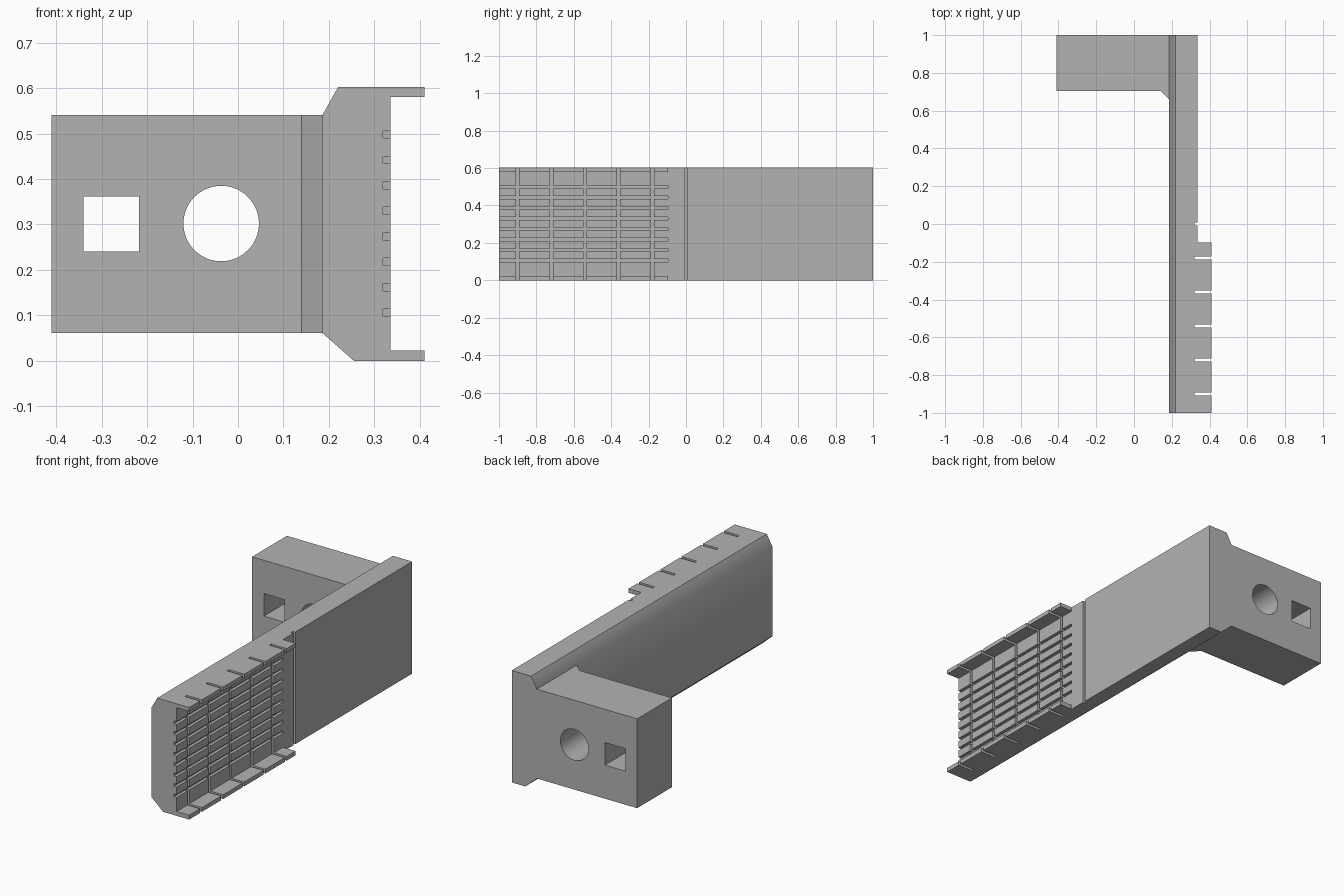
import bpy, bmesh, math
from mathutils import Matrix, Vector

default = bpy.data.objects.get("Cube")
if default:
    bpy.data.objects.remove(default, do_unlink=True)

grey = bpy.data.materials.new("plain grey")
grey.use_nodes = True
grey.diffuse_color = (0.45, 0.45, 0.45, 1)
grey.node_tree.nodes["Principled BSDF"].inputs["Base Color"].default_value = grey.diffuse_color


def finish(name, bm):
    bmesh.ops.recalc_face_normals(bm, faces=bm.faces)
    mesh = bpy.data.meshes.new(name)
    bm.to_mesh(mesh)
    bm.free()
    mesh.materials.append(grey)
    obj = bpy.data.objects.new(name, mesh)
    bpy.context.collection.objects.link(obj)
    return obj


def prism(name, points, sweep):
    """Sweep a closed 3D outline along a vector."""
    bm = bmesh.new()
    face = bm.faces.new([bm.verts.new(p) for p in points])
    swept = bmesh.ops.extrude_face_region(bm, geom=[face])["geom"]
    bmesh.ops.translate(bm, vec=sweep, verts=[v for v in swept if isinstance(v, bmesh.types.BMVert)])
    return finish(name, bm)


def boxes(name, bounds):
    """Boxes given as low and high corners, in one mesh."""
    bm = bmesh.new()
    for low, high in bounds:
        low, high = Vector(low), Vector(high)
        place = Matrix.Translation((low + high) / 2) @ Matrix.Diagonal(high - low).to_4x4()
        bmesh.ops.create_cube(bm, size=1, matrix=place)
    return finish(name, bm)


def cut(obj, cutter):
    bpy.context.view_layer.objects.active = obj
    cutter.hide_render = True
    mod = obj.modifiers.new("cut", 'BOOLEAN')
    mod.operation, mod.solver, mod.object = 'DIFFERENCE', 'EXACT', cutter
    bpy.ops.object.modifier_apply(modifier=mod.name)
    bpy.data.objects.remove(cutter, do_unlink=True)


BACK, FACE, LIP, GROOVE = 0.186, 0.335, 0.41, 0.319
LIP_END, HALF = -0.097, 0.008

# Long arm with bevelled back edges and a lip along the top and bottom
section = [(BACK, 0.061), (0.255, 0), (LIP, 0), (LIP, 0.023), (FACE, 0.023),
           (FACE, 0.58), (LIP, 0.58), (LIP, 0.602), (0.22, 0.602), (BACK, 0.541)]
arm = prism("grooved_arm", [(x, -1, z) for x, z in section], (0, 2, 0))

# The lips stop partway along the arm
cut(arm, boxes("lip_cutter", [((FACE, LIP_END, -1), (1, 2, 1))]))

# Lengthwise grooves
rows = [0.106 + 0.056 * i for i in range(8)]
cut(arm, boxes("row_cutter", [((GROOVE, -1.1, z - HALF), (0.5, LIP_END, z + HALF)) for z in rows]))

# Upright grooves, passing through both lips
columns = [-0.18 * i for i in range(6)]
cut(arm, boxes("column_cutter", [((GROOVE, y - HALF, -1), (0.5, y + HALF, 1)) for y in columns]))

# Mounting block with a small fillet against the arm
outline = [(-LIP, 0.705), (0.14, 0.705), (BACK, 0.66), (BACK, 1), (-LIP, 1)]
block = prism("mounting_block", [(x, y, 0.061) for x, y in outline], (0, 0, 0.48))

# Square and round through holes
cut(block, boxes("square_cutter", [((-0.34, 0.5, 0.241), (-0.218, 1.2, 0.362))]))
bm = bmesh.new()
bmesh.ops.create_cone(bm, cap_ends=True, segments=64, radius1=0.083, radius2=0.083, depth=1,
                      matrix=Matrix.Translation((-0.037, 0.85, 0.302)) @ Matrix.Rotation(math.pi / 2, 4, 'X'))
cut(block, finish("round_cutter", bm))

# Smooth shading with sharp corners
for obj in (arm, block):
    bpy.ops.object.select_all(action='DESELECT')
    obj.select_set(True)
    bpy.context.view_layer.objects.active = obj
    bpy.ops.object.shade_smooth_by_angle(angle=math.radians(31))
